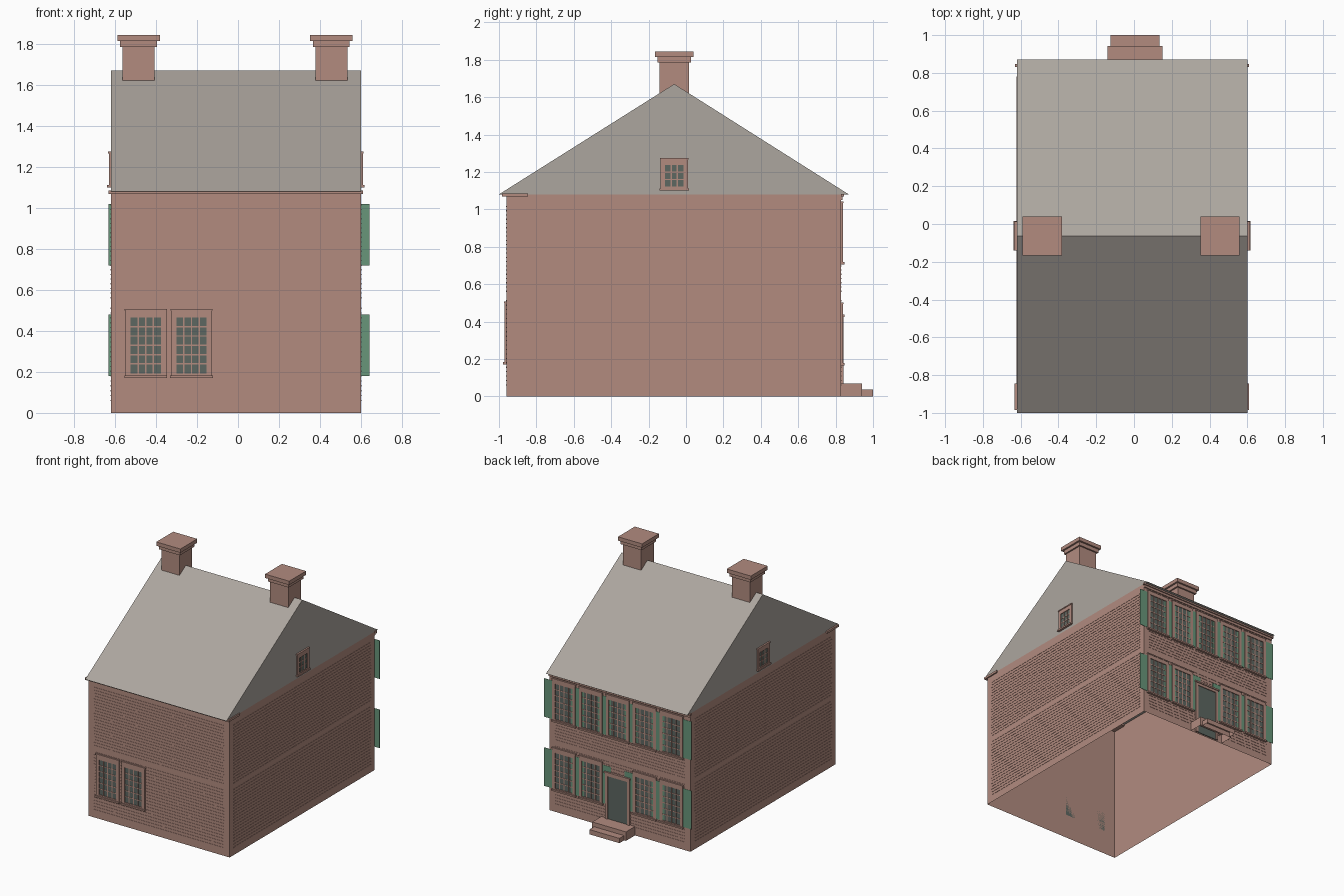
import bpy, bmesh

cube = bpy.data.objects.get("Cube")
if cube:
    bpy.data.objects.remove(cube, do_unlink=True)


def material(name, rgb):
    m = bpy.data.materials.new(name)
    m.use_nodes = True
    m.diffuse_color = (*rgb, 1)
    m.node_tree.nodes["Principled BSDF"].inputs["Base Color"].default_value = (*rgb, 1)
    return m


CLAY = material("clay_pink", (0.445, 0.26, 0.213))
GREY = material("roof_grey", (0.415, 0.38, 0.345))
GLASS = material("dark_glass", (0.11, 0.135, 0.12))
GREEN = material("shutter_green", (0.14, 0.305, 0.195))

# House footprint and heights
X0, X1, Y0, Y1 = -0.62, 0.60, -0.96, 0.83
EAVE, RIDGE, RIDGE_Y = 1.08, 1.67, -0.063

# Each wall: axis it faces, plane position, outward sign, span along the wall
WALLS = {
    "front": ("y", Y0, -1, X0, X1),
    "back": ("y", Y1, 1, X0, X1),
    "left": ("x", X1, 1, Y0, Y1),
    "right": ("x", X0, -1, Y0, Y1),
}


def add_box(bm, x, y, z):
    for v in bmesh.ops.create_cube(bm, size=1)["verts"]:
        for i, (a, b) in enumerate((x, y, z)):
            v.co[i] = (a + b) / 2 + v.co[i] * abs(b - a)


def wall_box(bm, wall, u, z, d):
    """Box on a wall: u along it, z up, d outward from its face."""
    axis, pos, sign, _, _ = WALLS[wall]
    depth = tuple(pos + sign * k for k in d)
    if axis == "y":
        add_box(bm, u, depth, z)
    else:
        add_box(bm, depth, u, z)


def open_faces(bm, rule):
    faces = [f for f in bm.faces if rule(f.calc_center_median())]
    bmesh.ops.delete(bm, geom=faces, context="FACES")


def finish(bm, name, mat):
    bmesh.ops.recalc_face_normals(bm, faces=bm.faces)
    mesh = bpy.data.meshes.new(name)
    bm.to_mesh(mesh)
    bm.free()
    mesh.materials.append(mat)
    obj = bpy.data.objects.new(name, mesh)
    bpy.context.collection.objects.link(obj)


# Walls: hollow shell without floor or ceiling
bm = bmesh.new()
add_box(bm, (X0, X1), (Y0, Y1), (0, EAVE))
open_faces(bm, lambda c: c.z < 0.001 or c.z > EAVE - 0.001)
finish(bm, "walls", CLAY)

# Siding: two fields of fine horizontal strips on each wall
for wall, (_, _, _, u0, u1) in WALLS.items():
    bm = bmesh.new()
    for low, high, count in ((0.061, 0.511, 20), (0.562, 1.015, 21)):
        for i in range(count):
            z = low + (high - low) * i / (count - 1)
            wall_box(bm, wall, (u0 + 0.048, u1 - 0.048), (z - 0.003, z + 0.003), (0, 0.002))
    finish(bm, wall + "_siding", CLAY)

# Roof: gabled prism with flat soffit
bm = bmesh.new()
ends = [[bm.verts.new((x, y, z)) for y, z in ((-1.0, EAVE), (0.87, EAVE), (RIDGE_Y, RIDGE))]
        for x in (X0, X1)]
for e in ends:
    bm.faces.new(e)
for i in range(3):
    j = (i + 1) % 3
    bm.faces.new((ends[0][i], ends[0][j], ends[1][j], ends[1][i]))
finish(bm, "roof", GREY)

# Cornices, the front one returning round the corners
bm = bmesh.new()
add_box(bm, (X0 - 0.012, X1 + 0.01), (-0.985, -0.845), (1.068, 1.085))
finish(bm, "front_cornice", CLAY)
bm = bmesh.new()
add_box(bm, (X0 - 0.01, X1 + 0.01), (Y1, 0.846), (1.068, 1.083))
add_box(bm, (X0, X1), (Y1, 0.838), (1.05, 1.07))
finish(bm, "back_cornice", CLAY)

# Chimneys with two-step caps
for name, cx in (("right_chimney", -0.485), ("left_chimney", 0.455)):
    bm = bmesh.new()
    for half, z in ((0.078, (1.55, 1.80)), (0.09, (1.785, 1.815)), (0.104, (1.814, 1.844))):
        add_box(bm, (cx - half, cx + half), (RIDGE_Y - half, RIDGE_Y + half), z)
    finish(bm, name, CLAY)


# Windows: glass plate, casing, sill, head and glazing bars
def window(name, wall, c, z0, w, h, cols, rows, edge):
    bm = bmesh.new()
    u0, u1, z1 = c - w / 2, c + w / 2, z0 + h
    g0, g1, b0, b1 = u0 + edge, u1 - edge, z0 + edge * 0.7, z1 - edge * 1.5
    out = (0, 0.010)
    wall_box(bm, wall, (u0, g0), (z0, z1), out)
    wall_box(bm, wall, (g1, u1), (z0, z1), out)
    wall_box(bm, wall, (g0, g1), (z0, b0), out)
    wall_box(bm, wall, (g0, g1), (b1, z1), out)
    wall_box(bm, wall, (u0 - 0.004, u1 + 0.004), (z0 - 0.004, z0 + 0.008), (0, 0.018))
    wall_box(bm, wall, (u0 - 0.003, u1 + 0.003), (z1 - 0.006, z1 + 0.003), (0, 0.013))
    bar = 0.0035
    for i in range(1, cols):
        u = g0 + (g1 - g0) * i / cols
        wall_box(bm, wall, (u - bar, u + bar), (b0, b1), (0, 0.007))
    for i in range(1, rows):
        z = b0 + (b1 - b0) * i / rows
        wall_box(bm, wall, (g0, g1), (z - bar, z + bar), (0, 0.006))
    finish(bm, name + "_frame", CLAY)
    bm = bmesh.new()
    wall_box(bm, wall, (g0, g1), (b0, b1), (0, 0.004))
    finish(bm, name + "_glass", GLASS)


# Shutters: thin leaves on either side of a window
def shutters(name, c, z0):
    for side, s in (("left", 1), ("right", -1)):
        bm = bmesh.new()
        wall_box(bm, "back", sorted((c + s * 0.09, c + s * 0.172)),
                 (z0 + 0.01, z0 + 0.31), (0.003, 0.005))
        finish(bm, f"{name}_{side}_shutter", GREEN)


for i, c in enumerate((-0.45, -0.227)):
    window(f"front_window_{i + 1}", "front", c, 0.175, 0.20, 0.33, 4, 6, 0.026)

for i in range(5):
    c = 0.005 + (i - 2) * 0.232
    for floor, z0 in (("lower", 0.17), ("upper", 0.71)):
        if floor == "lower" and i == 2:
            continue
        name = f"back_{floor}_window_{i + 1}"
        window(name, "back", c, z0, 0.20, 0.33, 4, 6, 0.024)
        shutters(name, c, z0)

for wall in ("left", "right"):
    window(wall + "_gable_window", wall, RIDGE_Y, 1.104, 0.148, 0.168, 3, 3, 0.024)

# Door with surround and lintel
DX = 0.005
bm = bmesh.new()
wall_box(bm, "back", (DX - 0.105, DX - 0.083), (0.01, 0.43), (0, 0.012))
wall_box(bm, "back", (DX + 0.083, DX + 0.105), (0.01, 0.43), (0, 0.012))
wall_box(bm, "back", (DX - 0.083, DX + 0.083), (0.405, 0.43), (0, 0.012))
wall_box(bm, "back", (DX - 0.112, DX + 0.112), (0.425, 0.437), (0, 0.018))
finish(bm, "door_surround", CLAY)
bm = bmesh.new()
wall_box(bm, "back", (DX - 0.084, DX + 0.084), (0.01, 0.406), (0, 0.006))
finish(bm, "door", GLASS)

# Entrance steps, hollow underneath and open to the wall
bm = bmesh.new()
add_box(bm, (DX - 0.146, DX + 0.146), (Y1, 0.942), (0, 0.07))
add_box(bm, (DX - 0.13, DX + 0.13), (0.942, 1.0), (0, 0.037))
open_faces(bm, lambda c: c.z < 0.001 or c.y < Y1 + 0.001)
finish(bm, "entrance_steps", CLAY)
